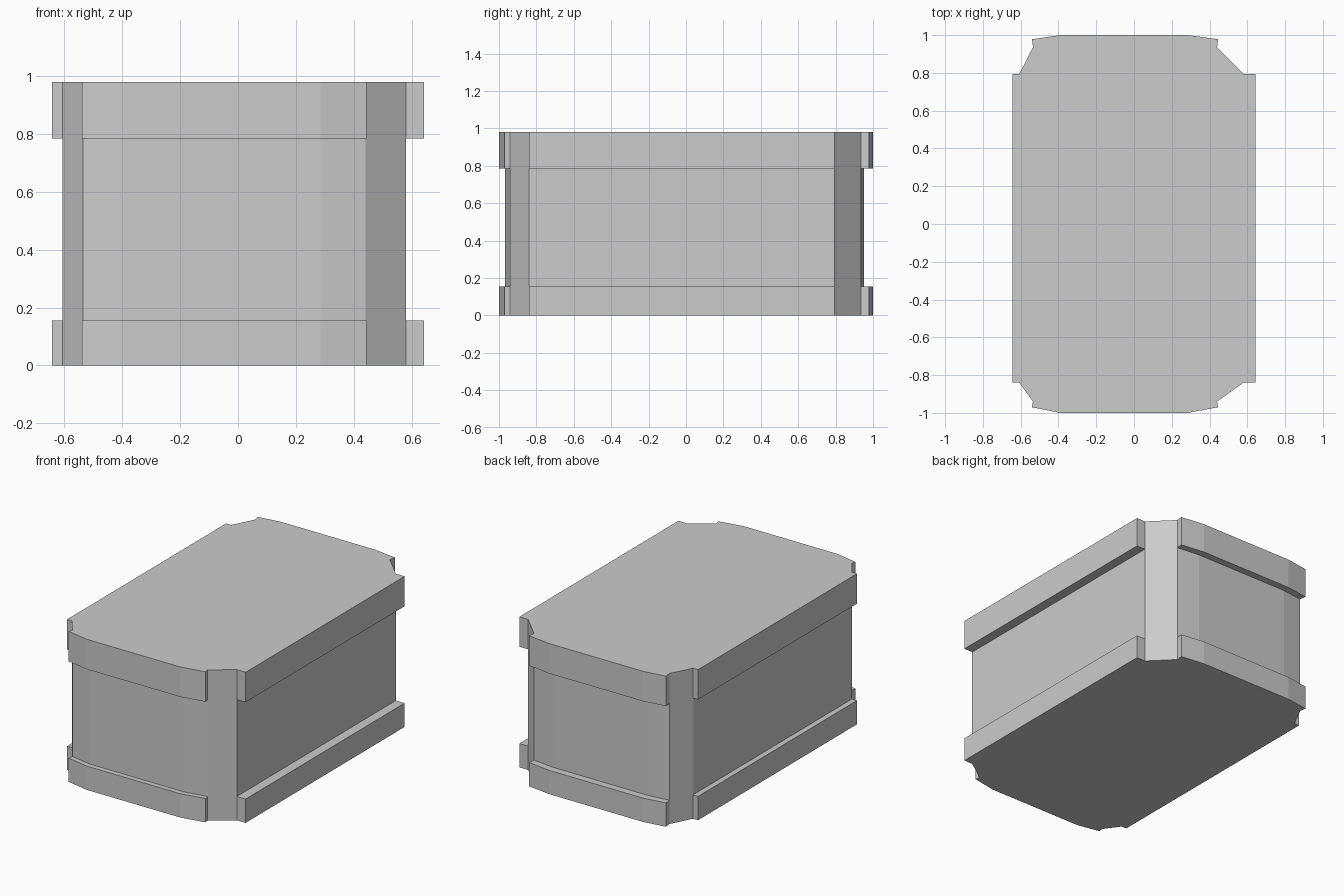
import bpy, bmesh

# Plan outline, anticlockwise: (band x, band y, core x, core y).
# Where both are equal, the corner post runs straight from bottom to top.
PLAN = [
    # front end
    (-0.535, -0.94, -0.535, -0.94), (-0.54, -0.97, -0.535, -0.94),
    (-0.39, -1.0, -0.39, -0.967), (0.285, -1.0, 0.285, -0.967),
    (0.445, -0.97, 0.44, -0.94), (0.44, -0.94, 0.44, -0.94),
    # right side
    (0.58, -0.84, 0.58, -0.84), (0.643, -0.84, 0.58, -0.84),
    (0.643, 0.795, 0.58, 0.795), (0.58, 0.795, 0.58, 0.795),
    # back end
    (0.44, 0.935, 0.44, 0.935), (0.445, 0.978, 0.44, 0.935),
    (0.285, 1.0, 0.285, 0.953), (-0.39, 1.0, -0.39, 0.953),
    (-0.54, 0.978, -0.535, 0.935), (-0.535, 0.935, -0.535, 0.935),
    # left side
    (-0.607, 0.795, -0.607, 0.795), (-0.643, 0.795, -0.607, 0.795),
    (-0.643, -0.84, -0.607, -0.84), (-0.607, -0.84, -0.607, -0.84),
]
band = [p[:2] for p in PLAN]
core = [p[2:] for p in PLAN]

bm = bmesh.new()
cache = {}


def vert(x, y, z):
    key = (x, y, z)
    if key not in cache:
        cache[key] = bm.verts.new(key)
    return cache[key]


def face(verts):
    verts = list(dict.fromkeys(verts))  # drop repeats at the posts
    if len(verts) > 2:
        bm.faces.new(verts)


# Bottom band, recessed core and top band, lofted as one closed shell
levels = [(band, 0), (band, 0.155), (core, 0.155),
          (core, 0.785), (band, 0.785), (band, 0.98)]
rings = [[vert(x, y, z) for x, y in outline] for outline, z in levels]
for low, high in zip(rings, rings[1:]):
    for i in range(len(PLAN)):
        j = (i + 1) % len(PLAN)
        face([low[i], low[j], high[j], high[i]])
face(rings[0][::-1])
face(rings[-1])
bmesh.ops.recalc_face_normals(bm, faces=bm.faces)

mesh = bpy.data.meshes.new("banded_box")
bm.to_mesh(mesh)
bm.free()
bpy.context.collection.objects.link(bpy.data.objects.new("banded_box", mesh))
